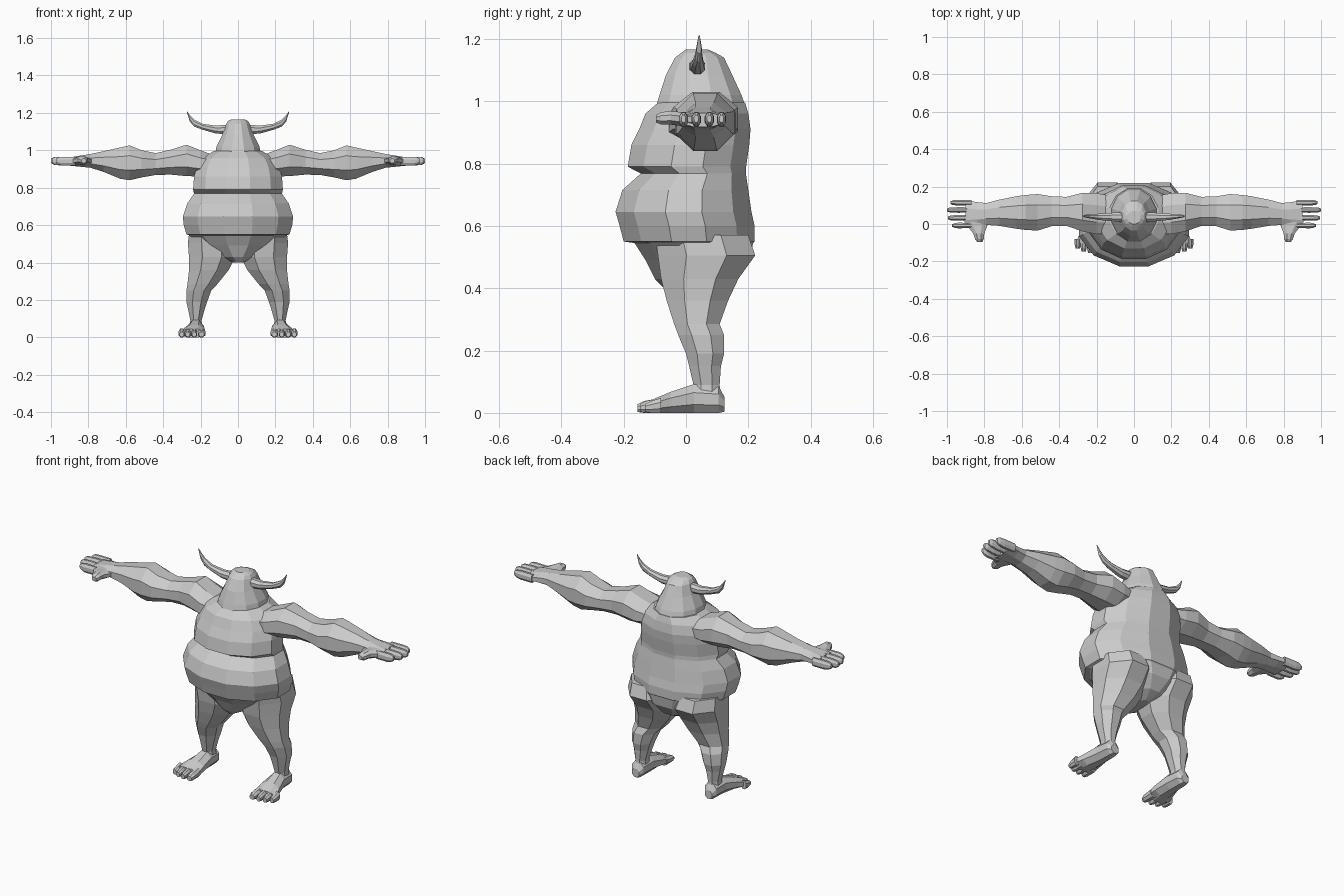
import bpy, bmesh, math

grey = bpy.data.materials.new("stone grey")
grey.diffuse_color = (0.6, 0.6, 0.6, 1)


def loft(name, axis, rows, n=8, mirror=True):
    """Flat-sided tube along an axis; row = (position, lo_a, hi_a, lo_b, hi_b)."""
    bm = bmesh.new()
    k = math.cos(math.pi / n)
    rings = []
    for t, a0, a1, b0, b1 in rows:
        ring = []
        for i in range(n):
            w = 2 * math.pi * (i + 0.5) / n
            a = (a0 + a1) / 2 + (a1 - a0) / 2 * math.cos(w) / k
            b = (b0 + b1) / 2 + (b1 - b0) / 2 * math.sin(w) / k
            co = {"x": (t, a, b), "y": (a, t, b), "z": (a, b, t)}[axis]
            ring.append(bm.verts.new(co))
        rings.append(ring)
    for r, s in zip(rings, rings[1:]):
        for i in range(n):
            j = (i + 1) % n
            bm.faces.new((r[i], r[j], s[j], s[i]))
    bm.faces.new(rings[0])
    bm.faces.new(rings[-1])
    bmesh.ops.recalc_face_normals(bm, faces=bm.faces)
    me = bpy.data.meshes.new(name)
    bm.to_mesh(me)
    bm.free()
    me.materials.append(grey)
    ob = bpy.data.objects.new(name, me)
    bpy.context.collection.objects.link(ob)
    if mirror:
        ob.modifiers.new("mirror", "MIRROR").use_mirror_merge = False
    return ob


def body(name, rows):
    loft(name, "z", [(z, -w, w, f, b) for z, w, f, b in rows], 12, False)


# Torso: hips, belly overhang, chest fold, shoulders (z, half width, front, back)
body("torso", [
    (0.40, 0.03, -0.07, 0.10), (0.43, 0.10, -0.10, 0.16),
    (0.49, 0.20, -0.13, 0.205), (0.545, 0.26, -0.165, 0.215),
    (0.55, 0.275, -0.20, 0.22), (0.60, 0.29, -0.213, 0.22),
    (0.645, 0.295, -0.226, 0.21), (0.715, 0.272, -0.204, 0.20),
    (0.768, 0.235, -0.145, 0.192), (0.79, 0.24, -0.187, 0.193),
    (0.86, 0.235, -0.175, 0.203), (0.91, 0.222, -0.15, 0.207),
    (0.96, 0.195, -0.13, 0.20), (0.995, 0.13, -0.09, 0.19)])

# Neckless head
body("head", [
    (0.97, 0.125, -0.10, 0.195), (1.02, 0.115, -0.085, 0.178),
    (1.085, 0.083, -0.064, 0.148), (1.14, 0.064, -0.035, 0.122),
    (1.155, 0.055, -0.015, 0.095), (1.166, 0.035, 0.0, 0.07)])

# Horns
loft("horn", "x", [
    (0.05, 0.01, 0.062, 1.085, 1.137), (0.12, 0.015, 0.06, 1.09, 1.132),
    (0.19, 0.022, 0.055, 1.11, 1.142), (0.235, 0.03, 0.052, 1.127, 1.165),
    (0.258, 0.034, 0.05, 1.155, 1.188), (0.274, 0.04, 0.044, 1.205, 1.212)], 6 + 2)

# Arms
loft("arm", "x", [
    (0.12, -0.05, 0.15, 0.88, 0.97), (0.20, -0.055, 0.165, 0.86, 1.0),
    (0.275, -0.04, 0.167, 0.862, 1.03), (0.36, -0.01, 0.145, 0.87, 1.003),
    (0.44, -0.012, 0.148, 0.868, 0.985), (0.515, -0.035, 0.16, 0.855, 1.0),
    (0.58, -0.032, 0.155, 0.84, 1.026), (0.63, -0.025, 0.148, 0.848, 1.015),
    (0.72, -0.01, 0.13, 0.885, 0.995), (0.79, -0.005, 0.112, 0.907, 0.98),
    (0.84, -0.015, 0.117, 0.912, 0.972), (0.90, -0.022, 0.127, 0.918, 0.962)])

# Fingers and thumb
for i, (y, tip) in enumerate([(-0.008, 0.972), (0.033, 0.995), (0.075, 1.0), (0.114, 0.982)]):
    loft(f"finger_{i + 1}", "x", [
        (0.87, y - 0.014, y + 0.014, 0.918, 0.964),
        (0.94, y - 0.015, y + 0.015, 0.918, 0.965),
        (tip - 0.015, y - 0.013, y + 0.013, 0.923, 0.963),
        (tip, y - 0.007, y + 0.007, 0.932, 0.955)])
loft("thumb", "y", [
    (0.03, 0.77, 0.92, 0.918, 0.965), (-0.012, 0.785, 0.89, 0.92, 0.965),
    (-0.05, 0.80, 0.86, 0.925, 0.968), (-0.08, 0.803, 0.85, 0.925, 0.965),
    (-0.097, 0.812, 0.838, 0.932, 0.955)])

# Legs
loft("leg", "z", [
    (0.57, 0.04, 0.26, -0.10, 0.20), (0.505, 0.015, 0.268, -0.09, 0.222),
    (0.43, 0.015, 0.262, -0.08, 0.168), (0.36, 0.05, 0.262, -0.062, 0.135),
    (0.285, 0.11, 0.27, -0.038, 0.108), (0.25, 0.143, 0.276, -0.025, 0.122),
    (0.19, 0.165, 0.276, 0.0, 0.122), (0.15, 0.178, 0.267, 0.01, 0.112),
    (0.09, 0.195, 0.255, 0.024, 0.108), (0.04, 0.19, 0.26, 0.015, 0.112)])

# Feet and toes
loft("foot", "y", [
    (0.124, 0.205, 0.248, 0.004, 0.05), (0.105, 0.19, 0.262, 0, 0.085),
    (0.025, 0.185, 0.268, 0, 0.092), (-0.05, 0.178, 0.29, 0, 0.067),
    (-0.105, 0.176, 0.312, 0, 0.044)])
for i, (x, r, tip) in enumerate([(0.195, 0.02, -0.155), (0.234, 0.016, -0.155),
                                 (0.269, 0.016, -0.148), (0.301, 0.016, -0.132)]):
    loft(f"toe_{i + 1}", "y", [
        (-0.08, x - r, x + r, 0, 0.048), (tip + 0.02, x - r, x + r, 0, 0.038),
        (tip, x - r * 0.7, x + r * 0.7, 0.003, 0.028)])
